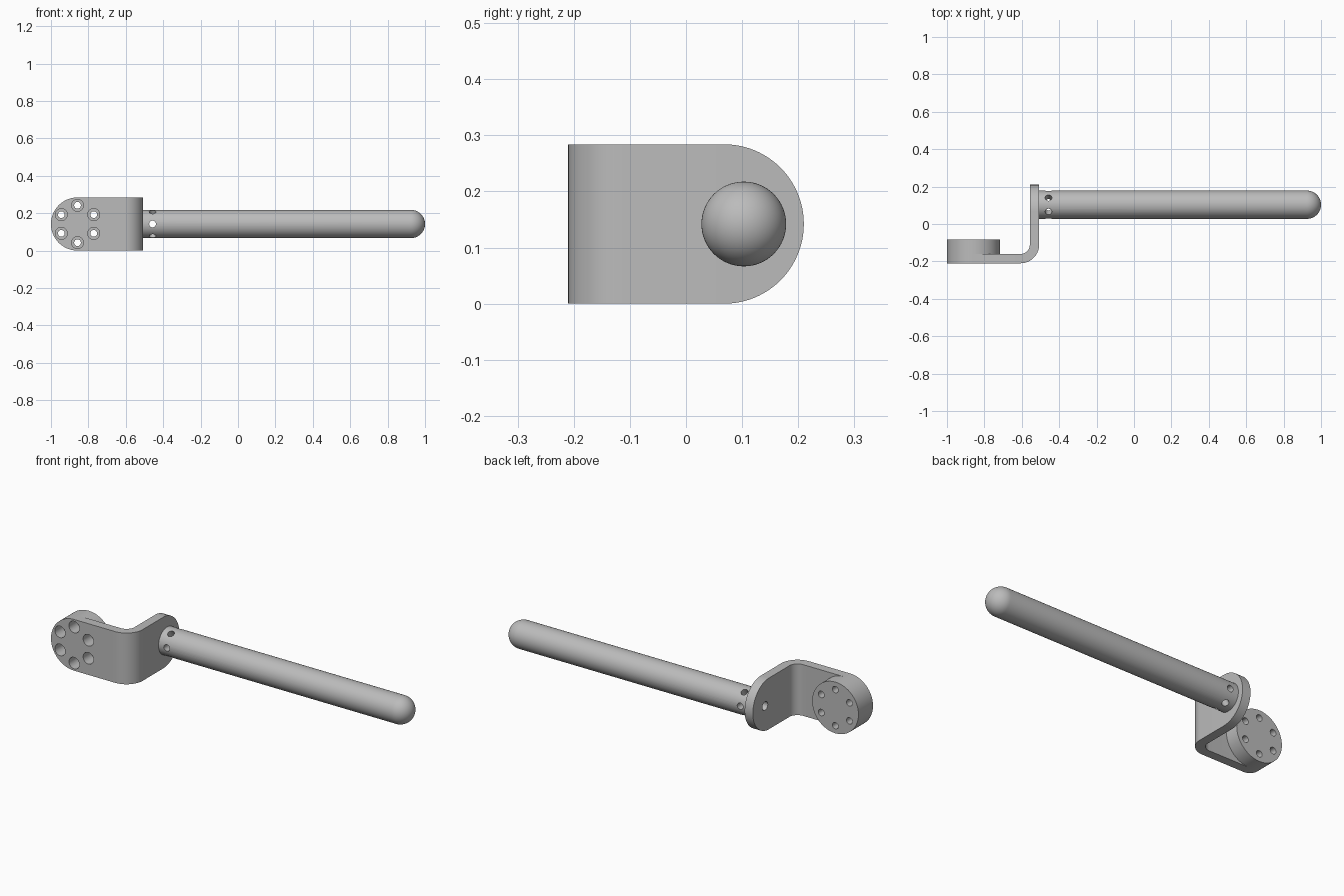
import bpy, bmesh
from math import sin, cos, pi, sqrt
from mathutils import Matrix, Vector

cube = bpy.data.objects.get("Cube")
if cube:
    bpy.data.objects.remove(cube, do_unlink=True)

steel = bpy.data.materials.new("grey_steel")
steel.use_nodes = True
GREY = (0.5, 0.5, 0.5, 1)
steel.diffuse_color = GREY
steel.node_tree.nodes["Principled BSDF"].inputs["Base Color"].default_value = GREY

R = 0.142                       # half height of the bracket, also its end radius
T = 0.05                        # plate thickness
FRONT, BACK = -0.21, 0.21       # bracket extent in y
OUTER = -0.507                  # outer face of the side plate
DISC_X = R - 1
ROD_Y, ROD_R = 0.103, 0.0755
AXES = {"X": Matrix.Rotation(pi / 2, 4, "Y"), "Y": Matrix.Rotation(-pi / 2, 4, "X")}


def add_object(name, bm):
    bmesh.ops.recalc_face_normals(bm, faces=bm.faces)
    mesh = bpy.data.meshes.new(name)
    bm.to_mesh(mesh)
    bm.free()
    mesh.materials.append(steel)
    obj = bpy.data.objects.new(name, mesh)
    bpy.context.collection.objects.link(obj)
    return obj


def add_cylinder(bm, start, length, radius, turn, segments=32):
    """Cylinder from a start point along the local z of the turn matrix."""
    matrix = Matrix.Translation(start) @ turn @ Matrix.Translation((0, 0, length / 2))
    bmesh.ops.create_cone(bm, cap_ends=True, segments=segments, radius1=radius,
                          radius2=radius, depth=length, matrix=matrix)


def lathe_x(name, profile, steps=64):
    """Solid of revolution about the rod axis from (x, radius) points."""
    bm = bmesh.new()
    verts = [bm.verts.new((x, ROD_Y, R + r)) for x, r in profile]
    edges = [bm.edges.new(pair) for pair in zip(verts, verts[1:])]
    bmesh.ops.spin(bm, geom=verts + edges, cent=(0, ROD_Y, R), axis=(1, 0, 0),
                   angle=2 * pi, steps=steps)
    bmesh.ops.remove_doubles(bm, verts=bm.verts, dist=1e-5)
    return add_object(name, bm)


def cut(obj, cutters):
    """Subtract each cutter mesh and discard it."""
    bpy.context.view_layer.objects.active = obj
    for bm in cutters:
        cutter = add_object("hole_cutter", bm)
        cutter.hide_render = True
        mod = obj.modifiers.new("holes", "BOOLEAN")
        mod.operation, mod.solver, mod.object = "DIFFERENCE", "EXACT", cutter
        bpy.ops.object.modifier_apply(modifier=mod.name)
        bpy.data.objects.remove(cutter, do_unlink=True)


def ring_holes(radius, y0, length):
    """Six holes along y around the disc centre."""
    bm = bmesh.new()
    for k in range(6):
        a = pi / 6 + k * pi / 3
        add_cylinder(bm, (DISC_X + 0.1 * cos(a), y0, R + 0.1 * sin(a)),
                     length, radius, AXES["Y"])
    return bm


def axis_hole(x0, length, radius):
    bm = bmesh.new()
    add_cylinder(bm, (x0, ROD_Y, R), length, radius, AXES["X"])
    return bm


# Bracket: stations (outer point, inner point, half height) along the bent strip
N = 24
stations = []
for i in range(N + 1):                                   # rounded front end
    c = cos(i * pi / 2 / N)
    x = DISC_X - R * c
    stations.append(((x, FRONT), (x, FRONT + T), R * sqrt(1 - c * c)))
bend_r = 2 * T
cx, cy = OUTER - bend_r, FRONT + bend_r
for i in range(17):                                      # corner bend
    a = -pi / 2 + i * pi / 32
    stations.append(((cx + bend_r * cos(a), cy + bend_r * sin(a)),
                     (cx + T * cos(a), cy + T * sin(a)), R))
for i in range(N + 1):                                   # rounded rear end
    s = sin(i * pi / 2 / N)
    y = BACK - R + R * s
    stations.append(((OUTER, y), (OUTER - T, y), R * sqrt(max(0, 1 - s * s))))

bm = bmesh.new()
rings = [[bm.verts.new((*p, R + sign * h))
          for p, sign in ((o, -1), (o, 1), (i, 1), (i, -1))] for o, i, h in stations]
for a, b in zip(rings, rings[1:]):
    for k in range(4):
        n = (k + 1) % 4
        bm.faces.new((a[k], a[n], b[n], b[k]))
bmesh.ops.remove_doubles(bm, verts=bm.verts, dist=1e-5)
bracket = add_object("bent_bracket", bm)
cut(bracket, [ring_holes(0.032, FRONT - T, 3 * T), axis_hole(OUTER - 2 * T, 3 * T, 0.024)])

# Mounting disc behind the front plate, with counterbored screw holes
bm = bmesh.new()
add_cylinder(bm, (DISC_X, FRONT + T, R), 0.077, R, AXES["Y"], 96)
disc = add_object("mounting_disc", bm)
cut(disc, [ring_holes(0.018, FRONT, 0.2), ring_holes(0.032, FRONT, T + 0.02)])

# Rod with an axial bore and six radial holes near the bracket
rod = lathe_x("rod", [(OUTER, 0), (OUTER, ROD_R), (0.915, ROD_R), (0.915, 0)])
radial = bmesh.new()
for k in range(6):
    turn = Matrix.Rotation(k * pi / 3 + pi / 2, 4, "X")
    add_cylinder(radial, Vector((-0.457, ROD_Y, R)), 0.12, 0.018, turn)
    cut(rod, [radial])
    radial = bmesh.new()
radial.free()
cut(rod, [axis_hole(OUTER - T, 0.13, 0.024)])

# Domed rod tip
dome = [(1 - ROD_R + ROD_R * sin(i * pi / 40), ROD_R * cos(i * pi / 40)) for i in range(21)]
tip = lathe_x("rod_tip", [(0.915, 0), (0.915, ROD_R)] + dome)

# Smooth curved walls, keep machined edges sharp
for obj in (bracket, disc, rod, tip):
    bpy.ops.object.select_all(action="DESELECT")
    obj.select_set(True)
    bpy.context.view_layer.objects.active = obj
    bpy.ops.object.shade_smooth_by_angle(angle=pi / 6)
